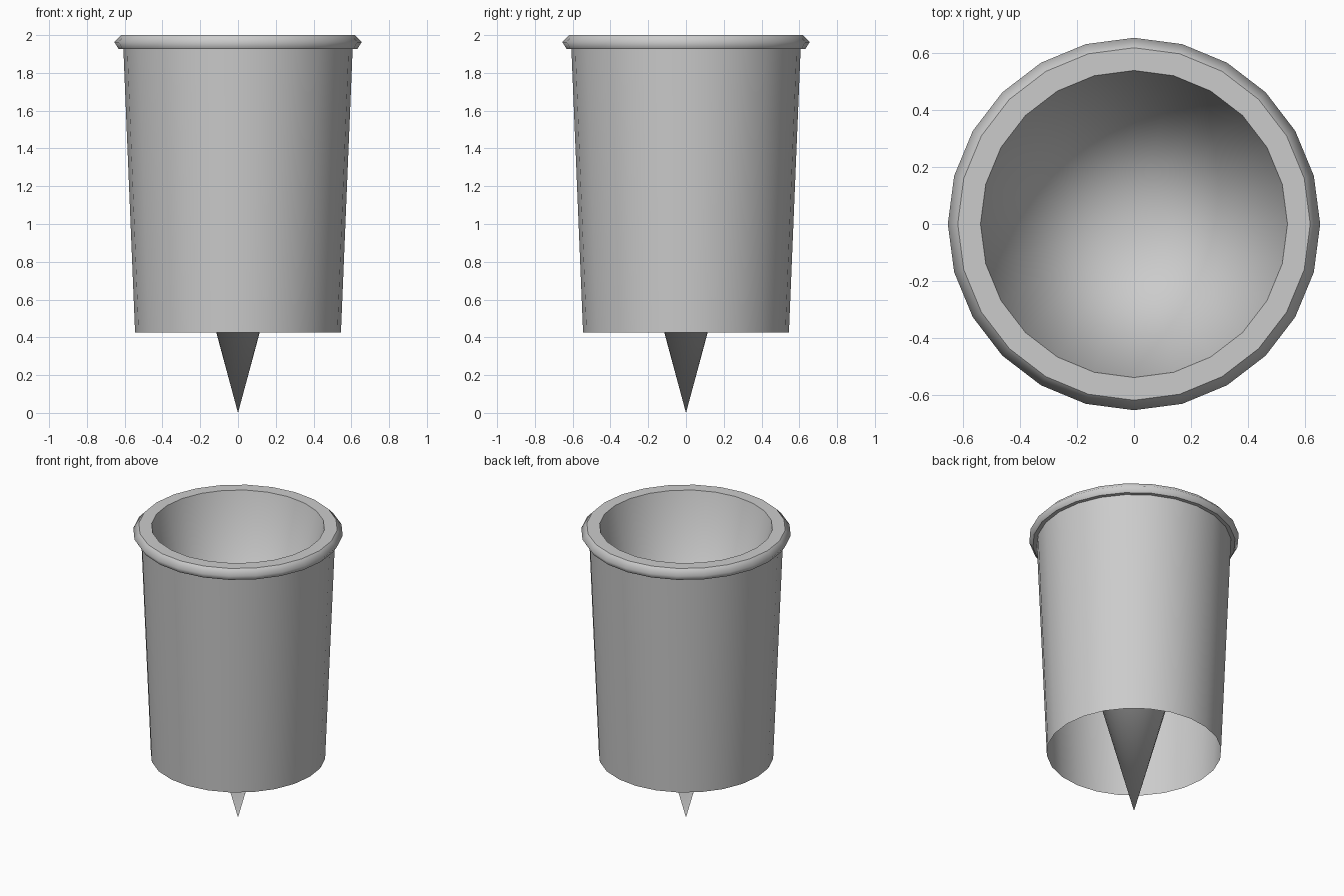
import bpy, bmesh, math

if "Cube" in bpy.data.objects:
    bpy.data.objects.remove(bpy.data.objects["Cube"])

SIDES = 24


def lathe(name, profile, crease_rings):
    """Spin an (r, z) profile round z; r = 0 becomes one shared tip."""
    bm = bmesh.new()
    rings = []
    for r, z in profile:
        if r == 0:
            rings.append([bm.verts.new((0, 0, z))] * SIDES)
        else:
            rings.append([bm.verts.new((r * math.cos(a), r * math.sin(a), z))
                          for a in (2 * math.pi * i / SIDES for i in range(SIDES))])
    for lo, hi in zip(rings, rings[1:]):
        for i in range(SIDES):
            j = (i + 1) % SIDES
            corners = [lo[i], lo[j], hi[j], hi[i]]
            bm.faces.new(list(dict.fromkeys(corners))).smooth = True
    # Crease the chosen rings so the rest stays smooth
    for k in crease_rings:
        for i in range(SIDES):
            bm.edges.get((rings[k][i], rings[k][(i + 1) % SIDES])).smooth = False
    mesh = bpy.data.meshes.new(name)
    bm.to_mesh(mesh)
    bm.free()
    obj = bpy.data.objects.new(name, mesh)
    bpy.context.collection.objects.link(obj)
    return obj


# Outer sleeve, open at the bottom
lathe("outer_sleeve", [(0.545, 0.425), (0.607, 1.927)], [])

# Rolled rim with a flat top
lathe("rim", [(0.607, 1.927), (0.632, 1.927), (0.655, 1.963),
              (0.62, 2.0), (0.54, 2.0)], [1, 3])

# Inner cone, running from the mouth to the point below the sleeve
lathe("inner_cone", [(0.54, 2.0), (0, 0)], [])
